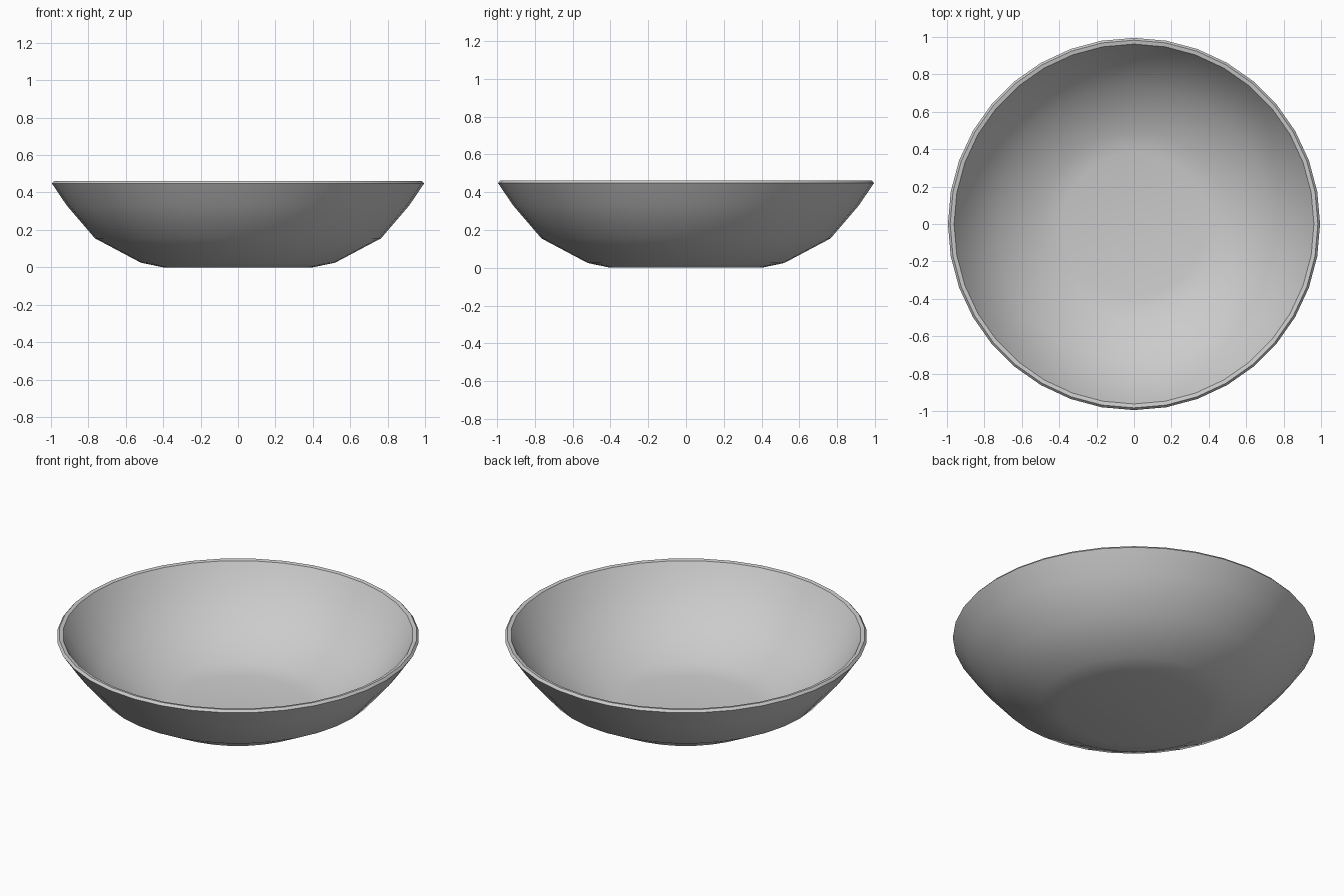
import bpy, bmesh, math

if "Cube" in bpy.data.objects:
    bpy.data.objects.remove(bpy.data.objects["Cube"])

SEGMENTS = 36

# Closed shell profile (radius, height): outside from base to lip, then inside down to the floor
outer = [(0.40, 0.0), (0.52, 0.025), (0.765, 0.155), (0.915, 0.33), (0.995, 0.448)]
lip = [(0.983, 0.462), (0.962, 0.458)]
inner = [(0.945, 0.43), (0.885, 0.34), (0.74, 0.18), (0.50, 0.055), (0.38, 0.032)]
profile = outer + lip + inner

bm = bmesh.new()
rings = []
for r, z in profile:
    rings.append([bm.verts.new((r * math.cos(2 * math.pi * i / SEGMENTS),
                                r * math.sin(2 * math.pi * i / SEGMENTS), z))
                  for i in range(SEGMENTS)])

# Walls
for a, b in zip(rings, rings[1:]):
    for i in range(SEGMENTS):
        j = (i + 1) % SEGMENTS
        bm.faces.new((a[i], a[j], b[j], b[i]))

# Flat underside and inside floor
bm.faces.new(rings[0][::-1])
bm.faces.new(rings[-1])
bmesh.ops.recalc_face_normals(bm, faces=bm.faces)

mesh = bpy.data.meshes.new("bowl")
bm.to_mesh(mesh)
bm.free()
bowl = bpy.data.objects.new("bowl", mesh)
bpy.context.collection.objects.link(bowl)

# Smooth sides with a crisp lip
bpy.context.view_layer.objects.active = bowl
bowl.select_set(True)
bpy.ops.object.shade_smooth_by_angle(angle=math.radians(40))
